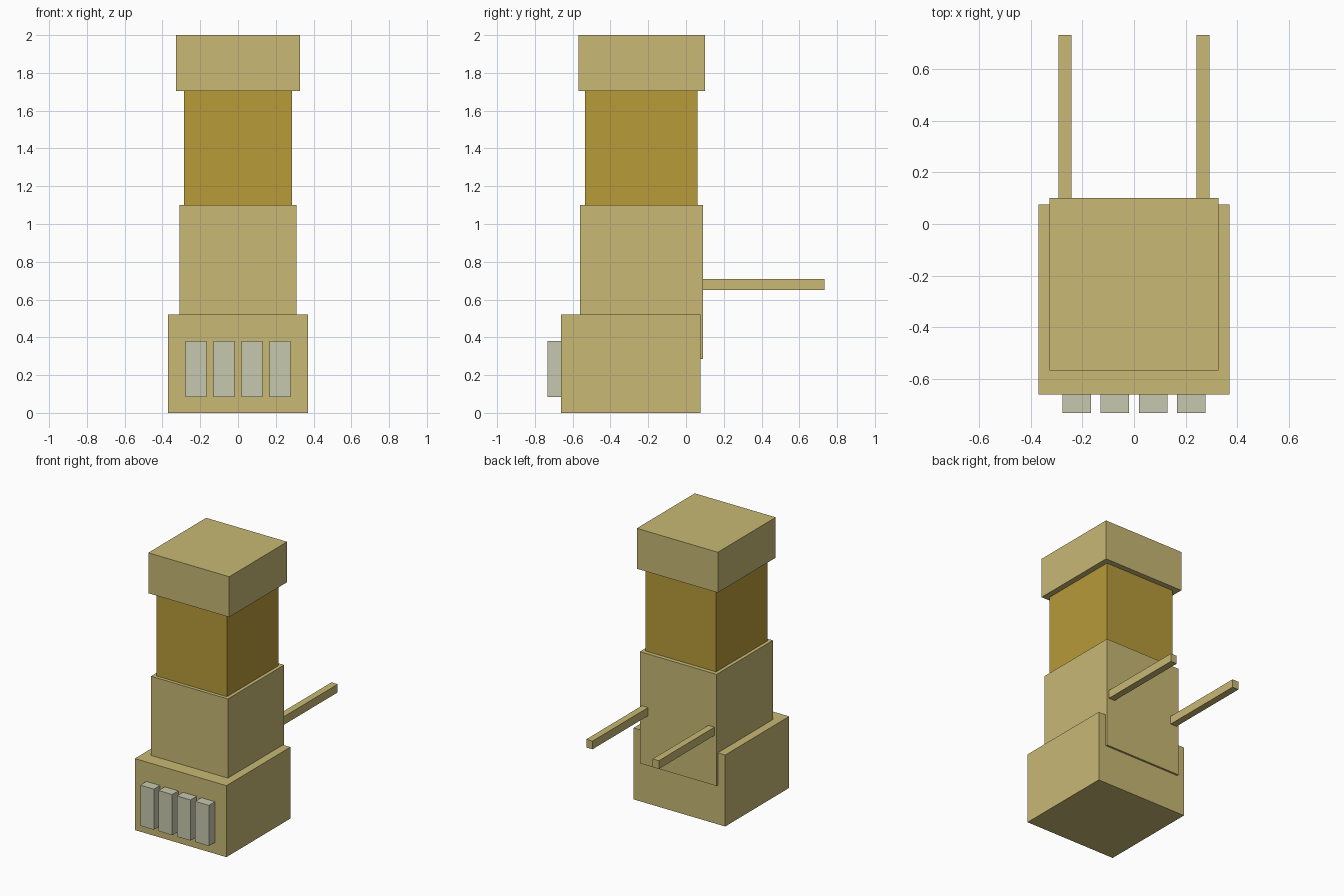
import bpy

cube = bpy.data.objects.get("Cube")
if cube:
    bpy.data.objects.remove(cube, do_unlink=True)


def material(name, rgb):
    mat = bpy.data.materials.new(name)
    mat.use_nodes = True
    colour = (*rgb, 1.0)
    mat.diffuse_color = colour
    mat.node_tree.nodes["Principled BSDF"].inputs["Base Color"].default_value = colour
    return mat


khaki = material("khaki", (0.58, 0.48, 0.175))
amber = material("amber", (0.48, 0.325, 0.042))
pale_grey = material("pale_grey", (0.575, 0.58, 0.425))


def box(name, x, y, z, mat):
    """Box spanning the given (low, high) range on each axis."""
    spans = (x, y, z)
    bpy.ops.mesh.primitive_cube_add(size=1, location=[(a + b) / 2 for a, b in spans])
    obj = bpy.context.object
    obj.name = name
    obj.scale = [b - a for a, b in spans]
    bpy.ops.object.transform_apply(location=False, rotation=False, scale=True)
    obj.data.materials.append(mat)
    return obj


# Stacked tower: base, body, neck and cap
for name, half, y, z, mat in (
    ("base", 0.37, (-0.662, 0.076), (0, 0.522), khaki),
    ("body", 0.31, (-0.56, 0.09), (0.285, 1.1), khaki),
    ("neck", 0.285, (-0.535, 0.06), (1.1, 1.705), amber),
    ("cap", 0.327, (-0.568, 0.1), (1.705, 2), khaki),
):
    box(name, (-half, half), y, z, mat)

# Pair of bars reaching out of the back of the body
for side, name in ((-1, "right_bar"), (1, "left_bar")):
    centre = side * 0.268
    box(name, (centre - 0.025, centre + 0.025), (0.05, 0.732), (0.65, 0.71), khaki)

# Row of four blocks across the front of the base
for i in range(4):
    centre = (i - 1.5) * 0.148
    box(f"front_block_{i + 1}", (centre - 0.055, centre + 0.055),
        (-0.732, -0.65), (0.083, 0.38), pale_grey)
